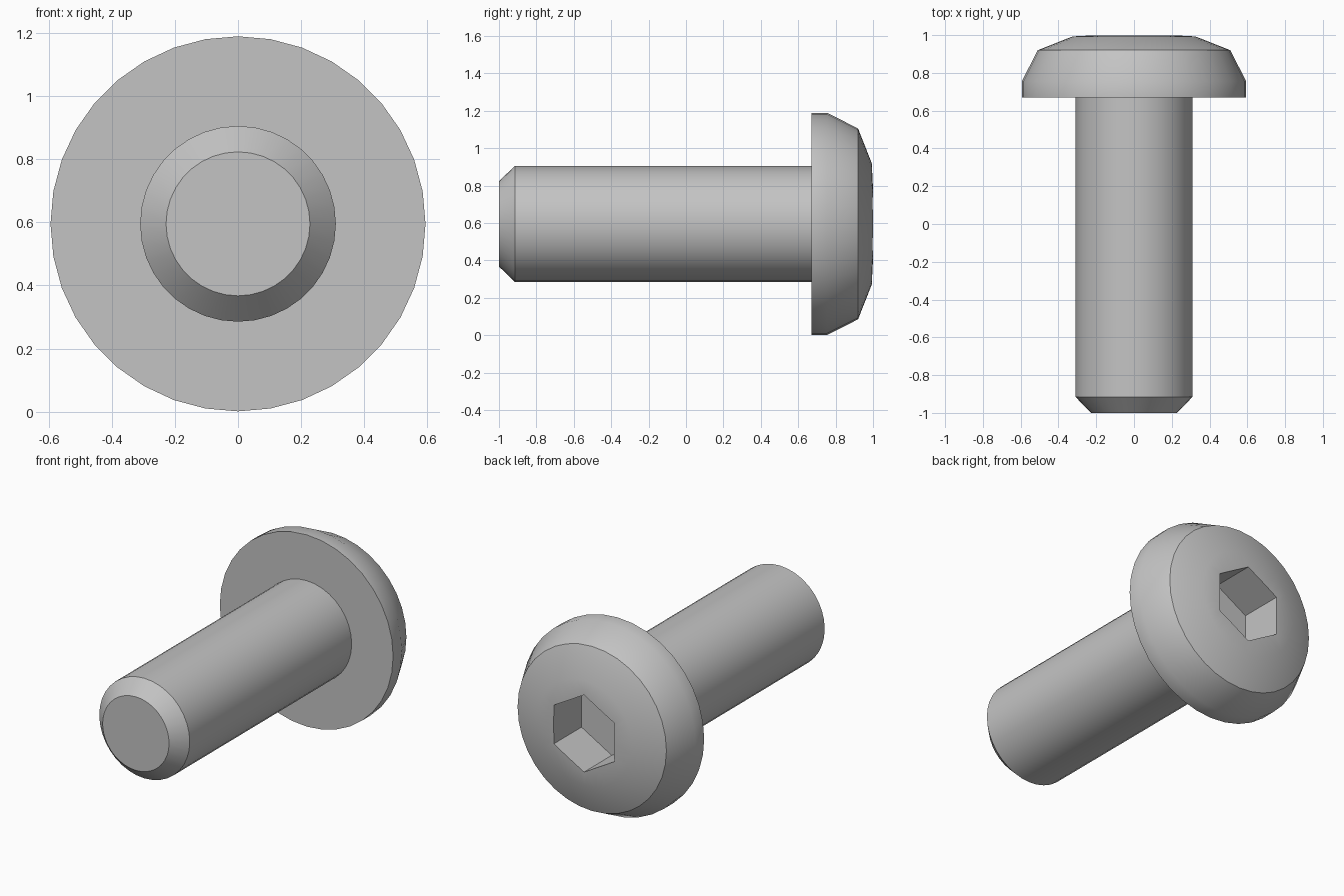
import bpy, bmesh, math
from mathutils import Matrix, Vector

cube = bpy.data.objects.get("Cube")
if cube:
    bpy.data.objects.remove(cube, do_unlink=True)

AXIS_Z = 0.595

# Material
steel = bpy.data.materials.new("grey steel")
steel.use_nodes = True
colour = (0.55, 0.55, 0.55, 1)
steel.diffuse_color = colour
steel.node_tree.nodes["Principled BSDF"].inputs["Base Color"].default_value = colour


def make_object(name, bm):
    bmesh.ops.recalc_face_normals(bm, faces=bm.faces)
    mesh = bpy.data.meshes.new(name)
    bm.to_mesh(mesh)
    bm.free()
    mesh.materials.append(steel)
    obj = bpy.data.objects.new(name, mesh)
    bpy.context.collection.objects.link(obj)
    return obj


def lathe(name, profile, segments=36):
    """Turn (radius, y) points around the horizontal bolt axis."""
    bm = bmesh.new()
    verts = [bm.verts.new((0, y, AXIS_Z + r)) for r, y in profile]
    edges = [bm.edges.new(pair) for pair in zip(verts, verts[1:])]
    bmesh.ops.spin(bm, geom=verts + edges, cent=(0, 0, AXIS_Z), axis=(0, 1, 0),
                   angle=math.tau, steps=segments)
    bmesh.ops.remove_doubles(bm, verts=bm.verts, dist=0.0005)
    return make_object(name, bm)


# Bolt body: chamfered tip, shank, flat underside, domed head
bolt = lathe("bolt_body", [
    (0, -1), (0.228, -1), (0.31, -0.915), (0.31, 0.67),
    (0.594, 0.67), (0.594, 0.755), (0.51, 0.92), (0.325, 0.993), (0, 1.01)])

# Hexagonal drive socket, points up and down
FLOOR_Y, TOP_Y = 0.727, 1.2
bm = bmesh.new()
bmesh.ops.create_cone(bm, cap_ends=True, segments=6, radius1=0.239, radius2=0.239,
                      depth=TOP_Y - FLOOR_Y)
# put a corner on local +y, then lay the prism along the bolt axis
corner = max(bm.verts, key=lambda v: v.co.y).co
turn = math.pi / 2 - math.atan2(corner.y, corner.x)
bm.transform(Matrix.Translation(Vector((0, (FLOOR_Y + TOP_Y) / 2, AXIS_Z)))
             @ Matrix.Rotation(math.pi / 2, 4, 'X') @ Matrix.Rotation(turn, 4, 'Z'))
cutter = make_object("socket_cutter", bm)
cutter.hide_render = True

cut = bolt.modifiers.new("hex_socket", 'BOOLEAN')
cut.operation = 'DIFFERENCE'
cut.solver = 'EXACT'
cut.object = cutter

for other in bpy.context.selected_objects:
    other.select_set(False)
bolt.select_set(True)
bpy.context.view_layer.objects.active = bolt
bpy.ops.object.modifier_apply(modifier=cut.name)
bpy.data.objects.remove(cutter, do_unlink=True)
bpy.ops.object.shade_smooth_by_angle(angle=math.radians(35))
